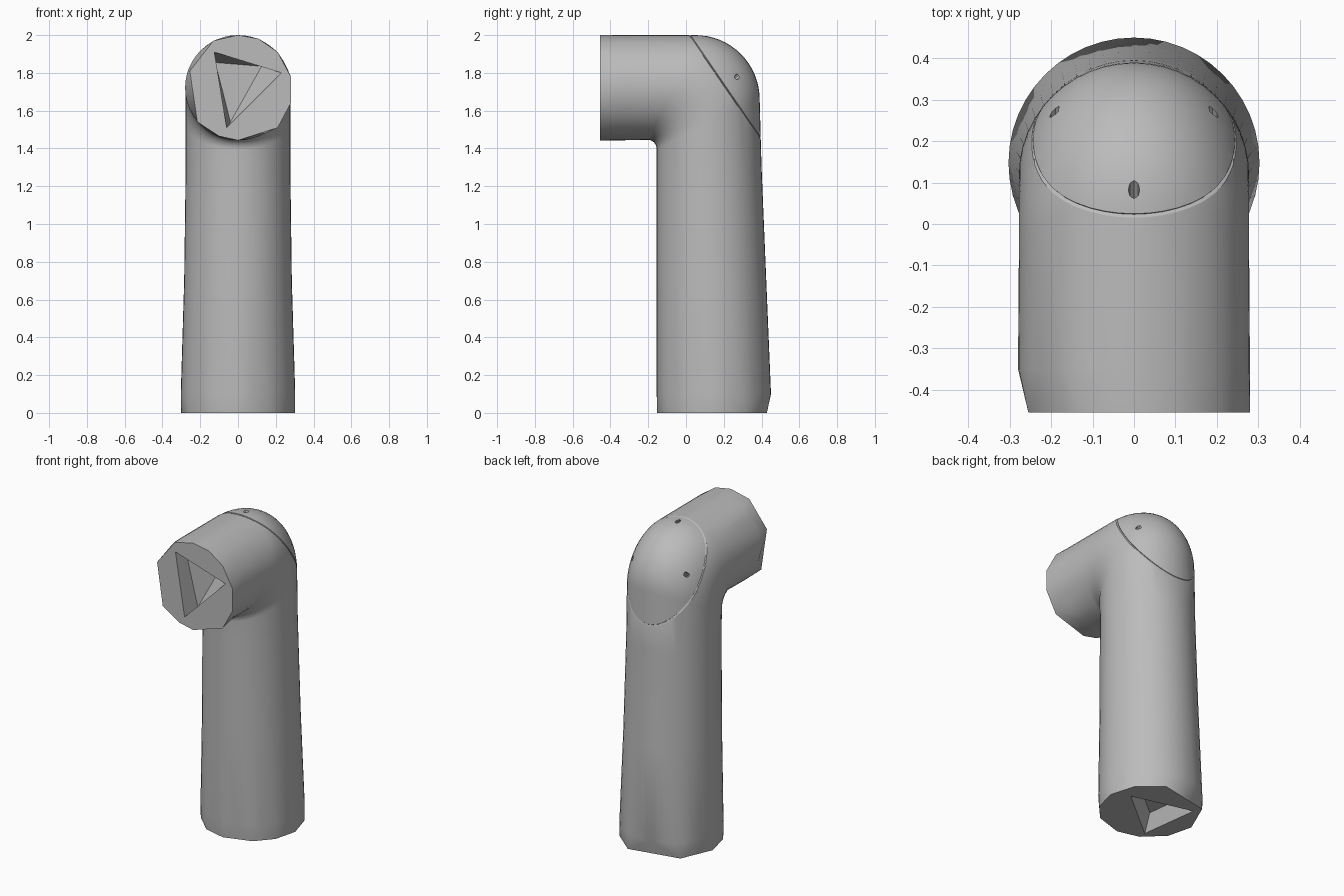
import bpy, bmesh
from math import sin, cos, pi, radians
from mathutils import Vector

cube = bpy.data.objects.get("Cube")
if cube:
    bpy.data.objects.remove(cube, do_unlink=True)

SEG = 48
grey = bpy.data.materials.new("plain grey")
grey.use_nodes = True
GREY = (0.5, 0.5, 0.5, 1)
grey.diffuse_color = GREY
grey.node_tree.nodes["Principled BSDF"].inputs["Base Color"].default_value = GREY

bm = bmesh.new()


def loop_edges(verts):
    """Edges of a closed loop, made where missing."""
    pairs = zip(verts, verts[1:] + verts[:1])
    return [bm.edges.get(p) or bm.edges.new(p) for p in pairs]


def ring(inner, outer, half_width):
    """Elliptical section between an inner and an outer point of the bend."""
    a, b = Vector((0, *inner)), Vector((0, *outer))
    mid, arm = (a + b) / 2, (b - a) / 2
    side = Vector((half_width, 0, 0))
    return [bm.verts.new(mid + arm * cos(2 * pi * i / SEG) + side * sin(2 * pi * i / SEG))
            for i in range(SEG)]


def faceted_end(end_ring, outline, mouth, floor):
    """Coarse faceted end with a tapered triangular pocket."""
    rim, lip, base = ([bm.verts.new(p) for p in pts] for pts in (outline, mouth, floor))
    bmesh.ops.bridge_loops(bm, edges=loop_edges(end_ring) + loop_edges(rim))
    bmesh.ops.triangle_fill(bm, edges=loop_edges(rim) + loop_edges(lip), use_beauty=True)
    for i in range(3):
        j = (i + 1) % 3
        bm.faces.new((lip[i], lip[j], base[j], base[i]))
    bm.faces.new(base)


# Tapered column, rounded elbow and short spout
rings = [ring((-0.155, 0.1), (0.45, 0.1), 0.303),
         ring((-0.155, 0.7), (0.425, 0.7), 0.285),
         ring((-0.155, 1.3), (0.4, 1.3), 0.277)]
STEPS = 16
for k in range(STEPS + 1):
    t = k / STEPS * pi / 2
    rings.append(ring((-0.2 + 0.045 * cos(t), 1.395 + 0.05 * sin(t)),
                      (0.05 + 0.34 * cos(t), 1.66 + 0.34 * sin(t)), 0.278))
rings.append(ring((-0.35, 1.443), (-0.35, 2), 0.28))
for a, b in zip(rings, rings[1:]):
    for i in range(SEG):
        j = (i + 1) % SEG
        bm.faces.new((a[i], a[j], b[j], b[i]))

# Foot end
angles = (-150, -118, -90, -55, -29, 0, 32, 68, 135, 178)
foot = [(0.302 * cos(radians(d)), 0.148 + 0.302 * sin(radians(d)), 0) for d in angles]
faceted_end(rings[0], foot,
            [(0.2, 0.21, 0), (-0.19, 0.31, 0), (-0.14, -0.07, 0)],
            [(0.12, 0.2, 0.1), (-0.15, 0.26, 0.1), (-0.12, 0, 0.1)])

# Spout end
spout = [(-0.13, 1.97), (-0.255, 1.81), (-0.215, 1.54), (-0.1, 1.465), (0, 1.443), (0.21, 1.51),
         (0.28, 1.64), (0.28, 1.78), (0.21, 1.91), (0.11, 1.98), (0, 2)]
mouth = [(-0.125, 1.91), (0.23, 1.8), (-0.06, 1.51)]
floor = [(-0.12, 1.855), (0.125, 1.835), (-0.04, 1.54)]
faceted_end(rings[-1], [(x, -0.455, z) for x, z in spout],
            [(x, -0.455, z) for x, z in mouth], [(x, -0.35, z) for x, z in floor])

# Fine seam groove around the elbow cover
seam_point = Vector((0, 0.02, 2))
seam_normal = Vector((0, 0.54, 0.37)).normalized()
for offset in (-0.004, 0, 0.004):
    bmesh.ops.bisect_plane(bm, geom=bm.verts[:] + bm.edges[:] + bm.faces[:], dist=1e-5,
                           plane_co=seam_point + seam_normal * offset, plane_no=seam_normal)
seam_centre = Vector((0, 0.205, 1.73))
for v in bm.verts:
    if abs((v.co - seam_point).dot(seam_normal)) < 1e-4:
        v.co += (seam_centre - v.co).normalized() * 0.006

bmesh.ops.recalc_face_normals(bm, faces=bm.faces[:])
mesh = bpy.data.meshes.new("elbow_pipe")
bm.to_mesh(mesh)
bm.free()
pipe = bpy.data.objects.new("elbow_pipe", mesh)
bpy.context.collection.objects.link(pipe)
mesh.materials.append(grey)

# Three small screw holes in the elbow cover
for x, y, z in ((0, 0.08, 1.995), (0.19, 0.25, 1.765), (-0.19, 0.25, 1.765)):
    bpy.ops.mesh.primitive_cylinder_add(vertices=8, radius=0.014, depth=0.07, location=(x, y, z),
                                        rotation=seam_normal.to_track_quat("Z", "Y").to_euler())
    cutter = bpy.context.object
    cutter.name = "screw_hole_cutter"
    cutter.hide_render = True
    cutter.data.materials.append(grey)
    bpy.context.view_layer.objects.active = pipe
    cut = pipe.modifiers.new("screw_hole", "BOOLEAN")
    cut.operation, cut.object, cut.solver = "DIFFERENCE", cutter, "EXACT"
    bpy.ops.object.modifier_apply(modifier=cut.name)
    bpy.data.objects.remove(cutter, do_unlink=True)

bpy.ops.object.select_all(action="DESELECT")
pipe.select_set(True)
bpy.context.view_layer.objects.active = pipe
bpy.ops.object.shade_smooth_by_angle(angle=radians(20))
